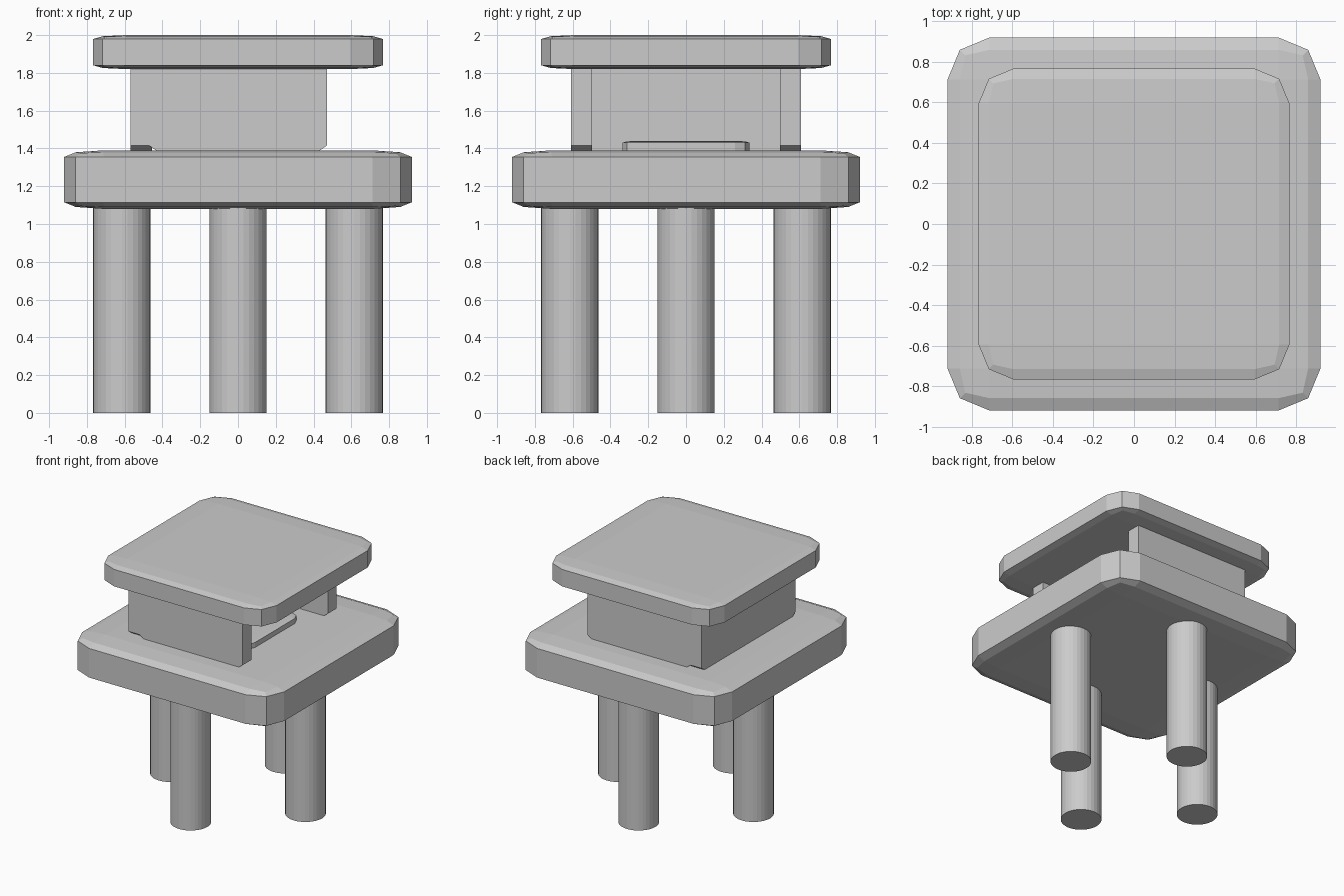
import bpy, bmesh
from mathutils import Vector

if "Cube" in bpy.data.objects:
    bpy.data.objects.remove(bpy.data.objects["Cube"])


def add_object(name, bm):
    bmesh.ops.recalc_face_normals(bm, faces=bm.faces)
    mesh = bpy.data.meshes.new(name)
    bm.to_mesh(mesh)
    bm.free()
    obj = bpy.data.objects.new(name, mesh)
    bpy.context.collection.objects.link(obj)
    return obj


def slab(name, half, z0, z1):
    """Square slab: bevelled unit cube, then flattened so the bevel stretches."""
    bm = bmesh.new()
    bmesh.ops.create_cube(bm, size=1)
    bmesh.ops.bevel(bm, geom=bm.edges[:], offset=0.113, segments=2,
                    profile=0.5, affect='EDGES')
    bmesh.ops.scale(bm, verts=bm.verts, vec=(2 * half, 2 * half, z1 - z0))
    bmesh.ops.translate(bm, verts=bm.verts, vec=(0, 0, (z0 + z1) / 2))
    return add_object(name, bm)


def wall(name, half, near, far, along_x, z0=1.38, z1=1.86):
    """Upright panel with clipped lower corners, extruded through its thickness."""
    cx, cz = 0.05, 0.035
    profile = [(-half, z1), (-half, z0 + cz), (-half + cx, z0),
               (half - cx, z0), (half, z0 + cz), (half, z1)]
    bm = bmesh.new()
    place = (lambda a, z: (a, near, z)) if along_x else (lambda a, z: (near, a, z))
    face = bm.faces.new([bm.verts.new(place(a, z)) for a, z in profile])
    ext = bmesh.ops.extrude_face_region(bm, geom=[face], use_keep_orig=True)
    shift = Vector((0, far - near, 0)) if along_x else Vector((far - near, 0, 0))
    bmesh.ops.translate(bm, vec=shift,
                        verts=[v for v in ext['geom'] if isinstance(v, bmesh.types.BMVert)])
    return add_object(name, bm)


# Platform, roof and the low pad inside the shelter
slab("platform", 0.92, 1.08, 1.39)
slab("roof", 0.767, 1.82, 2.0)
slab("floor_pad", 0.335, 1.36, 1.44)

# Three walls; the right side stays open
wall("front_wall", 0.47, -0.61, -0.497, True)
wall("back_wall", 0.47, 0.497, 0.61, True)
wall("left_wall", 0.61, -0.57, -0.455, False)

# Four round legs, one under the middle of each side
legs = {"front_leg": (0, -0.615), "back_leg": (0, 0.615),
        "left_leg": (-0.615, 0), "right_leg": (0.615, 0)}
for name, (x, y) in legs.items():
    bm = bmesh.new()
    bmesh.ops.create_cone(bm, cap_ends=True, segments=32,
                          radius1=0.152, radius2=0.152, depth=1.12)
    bmesh.ops.translate(bm, verts=bm.verts, vec=(x, y, 0.56))
    add_object(name, bm)
